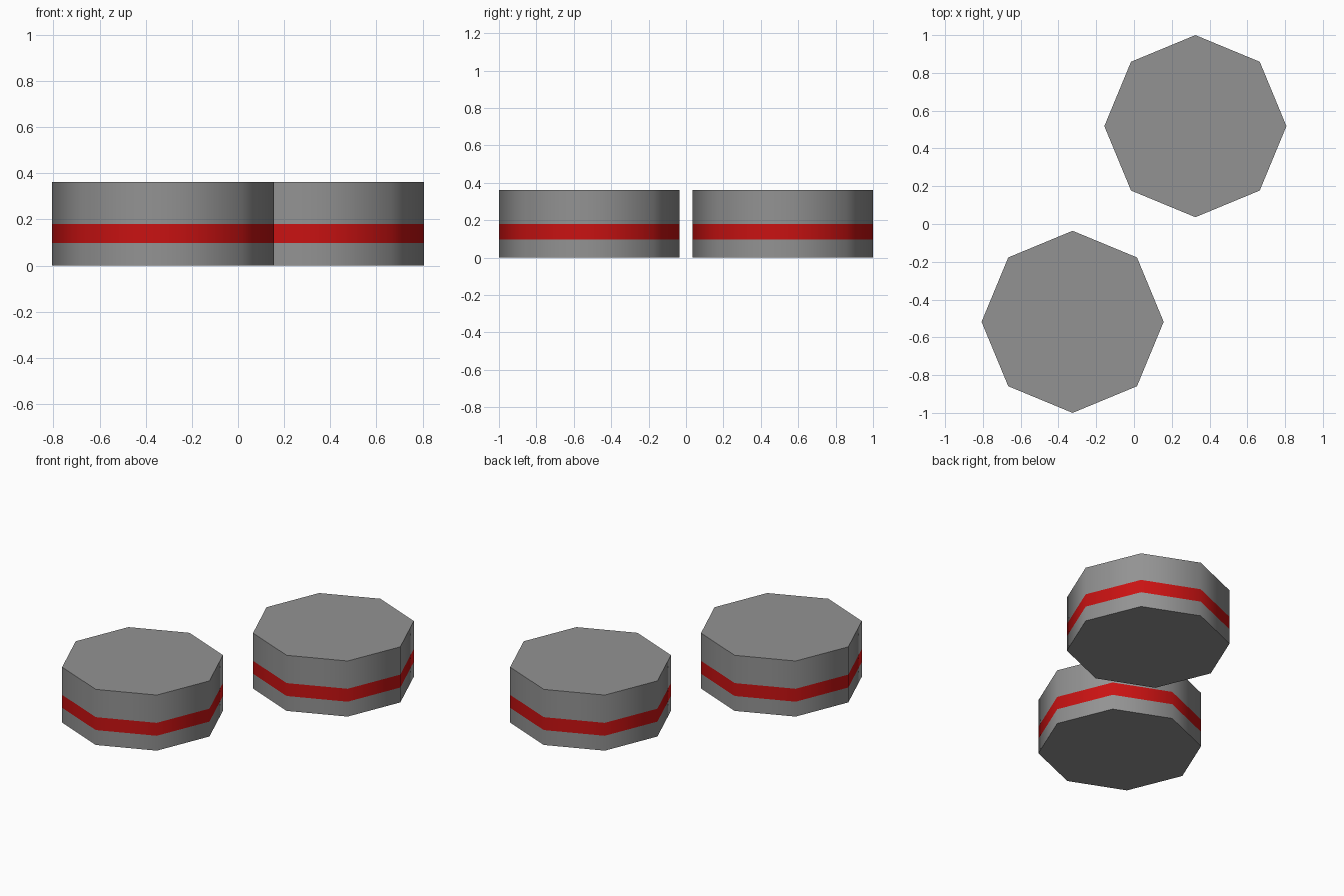
import bpy, bmesh, math

if "Cube" in bpy.data.objects:
    bpy.data.objects.remove(bpy.data.objects["Cube"])

SIDES = 8
RADIUS = 0.482
LEVELS = [0.0, 0.097, 0.181, 0.362]   # base, stripe bottom, stripe top, top


def material(name, rgb):
    m = bpy.data.materials.new(name)
    m.diffuse_color = (*rgb, 1.0)
    m.use_nodes = True
    m.node_tree.nodes["Principled BSDF"].inputs["Base Color"].default_value = m.diffuse_color
    return m


grey = material("grey", (0.29, 0.29, 0.29))
red = material("red", (0.58, 0.006, 0.006))


def octagonal_disc(name, x, y):
    bm = bmesh.new()
    # stacked octagon rings, with a corner pointing along +x
    rings = [[bm.verts.new((RADIUS * math.cos(math.tau * i / SIDES),
                            RADIUS * math.sin(math.tau * i / SIDES), z))
              for i in range(SIDES)] for z in LEVELS]
    # side walls; the middle band is the red stripe
    for band, (low, high) in enumerate(zip(rings, rings[1:])):
        for i in range(SIDES):
            j = (i + 1) % SIDES
            face = bm.faces.new((low[i], low[j], high[j], high[i]))
            face.material_index = 1 if band == 1 else 0
    # flat caps
    bm.faces.new(rings[0][::-1])
    bm.faces.new(rings[-1])
    mesh = bpy.data.meshes.new(name)
    bm.to_mesh(mesh)
    bm.free()
    mesh.materials.append(grey)
    mesh.materials.append(red)
    obj = bpy.data.objects.new(name, mesh)
    obj.location = (x, y, 0)
    bpy.context.collection.objects.link(obj)
    # smooth round the sides, sharp at the caps
    bpy.ops.object.select_all(action='DESELECT')
    obj.select_set(True)
    bpy.context.view_layer.objects.active = obj
    bpy.ops.object.shade_smooth_by_angle(angle=math.radians(60))


octagonal_disc("back_right_disc", 0.325, 0.518)
octagonal_disc("front_left_disc", -0.325, -0.518)
